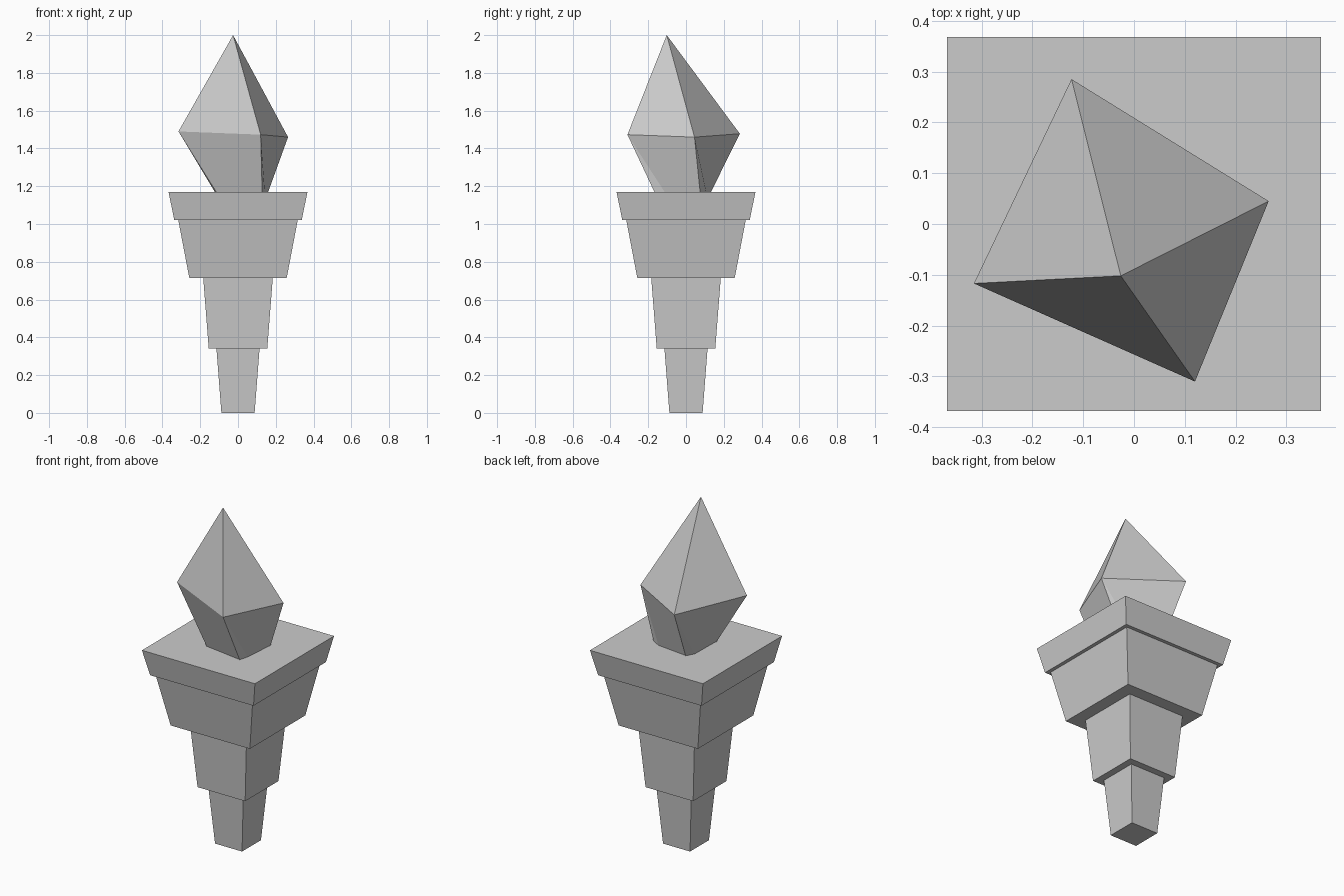
import bpy

if "Cube" in bpy.data.objects:
    bpy.data.objects.remove(bpy.data.objects["Cube"])


def make_object(name, verts, faces):
    mesh = bpy.data.meshes.new(name)
    mesh.from_pydata(verts, [], faces)
    mesh.update()
    obj = bpy.data.objects.new(name, mesh)
    bpy.context.collection.objects.link(obj)
    return obj


def tapered_block(name, z0, z1, half0, half1):
    corners = [(-1, -1), (1, -1), (1, 1), (-1, 1)]
    verts = [(x * h, y * h, z) for z, h in ((z0, half0), (z1, half1)) for x, y in corners]
    sides = [(i, (i + 1) % 4, (i + 1) % 4 + 4, i + 4) for i in range(4)]
    return make_object(name, verts, [(3, 2, 1, 0), (4, 5, 6, 7)] + sides)


# Stepped handle, each tier wider than the one below
tapered_block("handle_foot", 0.0, 0.34, 0.088, 0.114)
tapered_block("handle_middle", 0.34, 0.715, 0.155, 0.184)
tapered_block("handle_cup", 0.715, 1.02, 0.258, 0.316)
tapered_block("cup_rim", 1.02, 1.17, 0.337, 0.368)

# Leaning flame: apex, four-cornered waist, base with split corners
apex = [(-0.026, -0.102, 2.0)]
waist = [(-0.315, -0.117, 1.49), (0.12, -0.31, 1.473),
         (0.265, 0.045, 1.46), (-0.123, 0.285, 1.478)]
base = [(-0.12, -0.108), (-0.112, -0.128), (0.128, -0.165), (0.142, -0.11),
        (0.158, 0.075), (0.102, 0.108), (-0.09, 0.13), (-0.116, 0.08)]
verts = apex + waist + [(x, y, 1.165) for x, y in base]
faces = [tuple(range(12, 4, -1))]
for i in range(4):
    j = (i + 1) % 4
    a, b = 1 + i, 1 + j
    a0, a1, b0 = 5 + 2 * i, 6 + 2 * i, 5 + 2 * j
    faces += [(0, a, b), (a, a0, a1), (a, a1, b0, b)]
make_object("flame", verts, faces)
